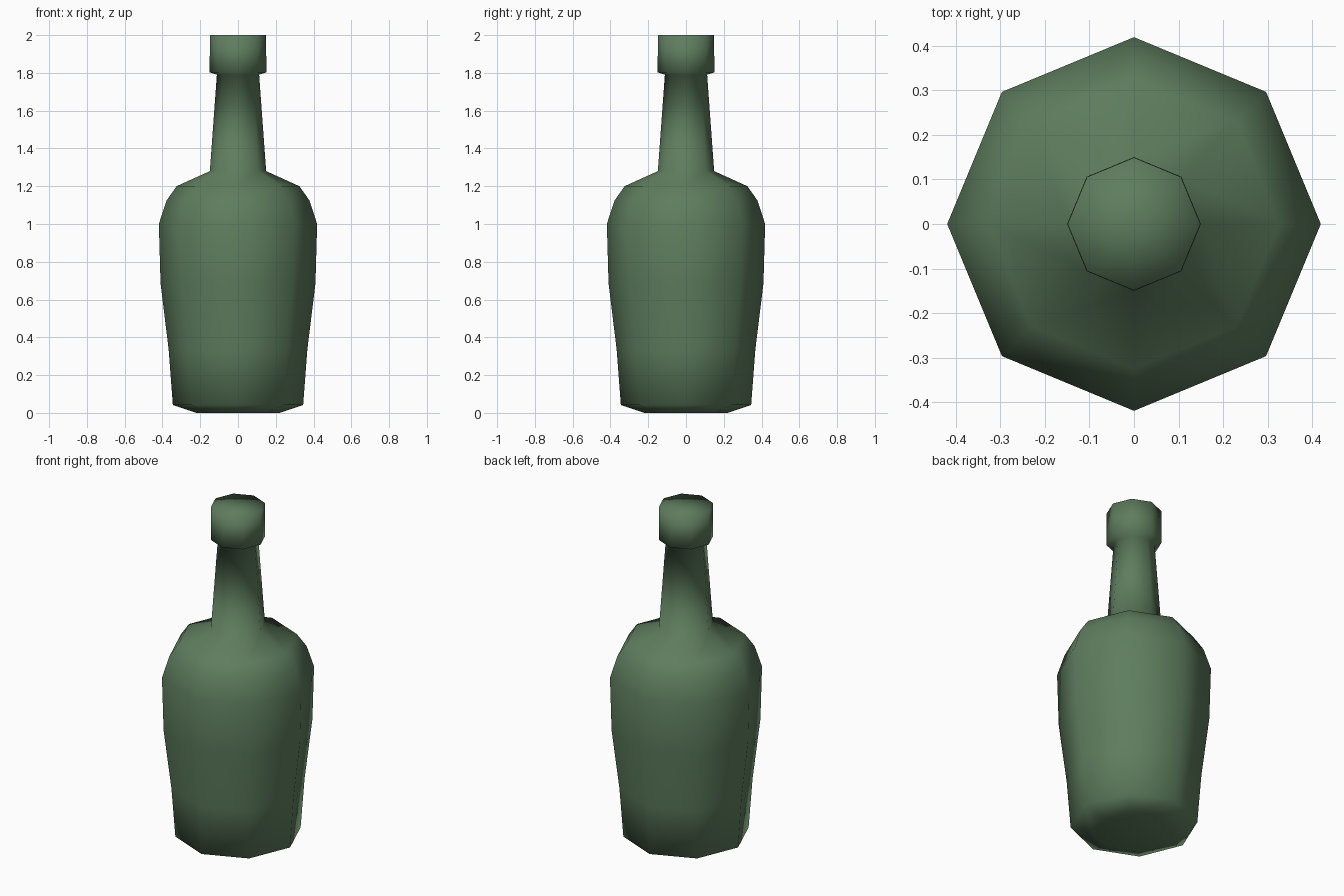
import bpy, bmesh
from math import cos, sin, pi

cube = bpy.data.objects.get("Cube")
if cube:
    bpy.data.objects.remove(cube, do_unlink=True)

# Bottle green glass
glass = bpy.data.materials.new("bottle_green")
glass.use_nodes = True
colour = (0.112, 0.205, 0.112, 1)
glass.diffuse_color = colour
glass.node_tree.nodes["Principled BSDF"].inputs["Base Color"].default_value = colour

SIDES = 8


def lathe(name, profile, material):
    """Turn a (radius, height) profile into a closed, smooth eight-sided solid."""
    bm = bmesh.new()
    rings = []
    for r, z in profile:
        angles = [2 * pi * i / SIDES for i in range(SIDES)]
        rings.append([bm.verts.new((r * cos(a), r * sin(a), z)) for a in angles])
    for low, high in zip(rings, rings[1:]):
        for i in range(SIDES):
            j = (i + 1) % SIDES
            bm.faces.new((low[i], low[j], high[j], high[i]))
    # Fan caps at the base and mouth
    for ring, (r, z) in ((rings[0], profile[0]), (rings[-1], profile[-1])):
        centre = bm.verts.new((0, 0, z))
        for i in range(SIDES):
            bm.faces.new((centre, ring[i], ring[(i + 1) % SIDES]))
    bmesh.ops.recalc_face_normals(bm, faces=bm.faces)
    for face in bm.faces:
        face.smooth = True
    mesh = bpy.data.meshes.new(name)
    bm.to_mesh(mesh)
    bm.free()
    mesh.materials.append(material)
    obj = bpy.data.objects.new(name, mesh)
    bpy.context.collection.objects.link(obj)
    return obj


base = [(0.22, 0), (0.345, 0.042)]
body = [(0.367, 0.334), (0.41, 0.685), (0.419, 1.0)]
shoulder = [(0.378, 1.125), (0.325, 1.2)]
neck = [(0.149, 1.28), (0.112, 1.79)]
lip = [(0.15, 1.803), (0.149, 2.0)]
lathe("bottle", base + body + shoulder + neck + lip, glass)
